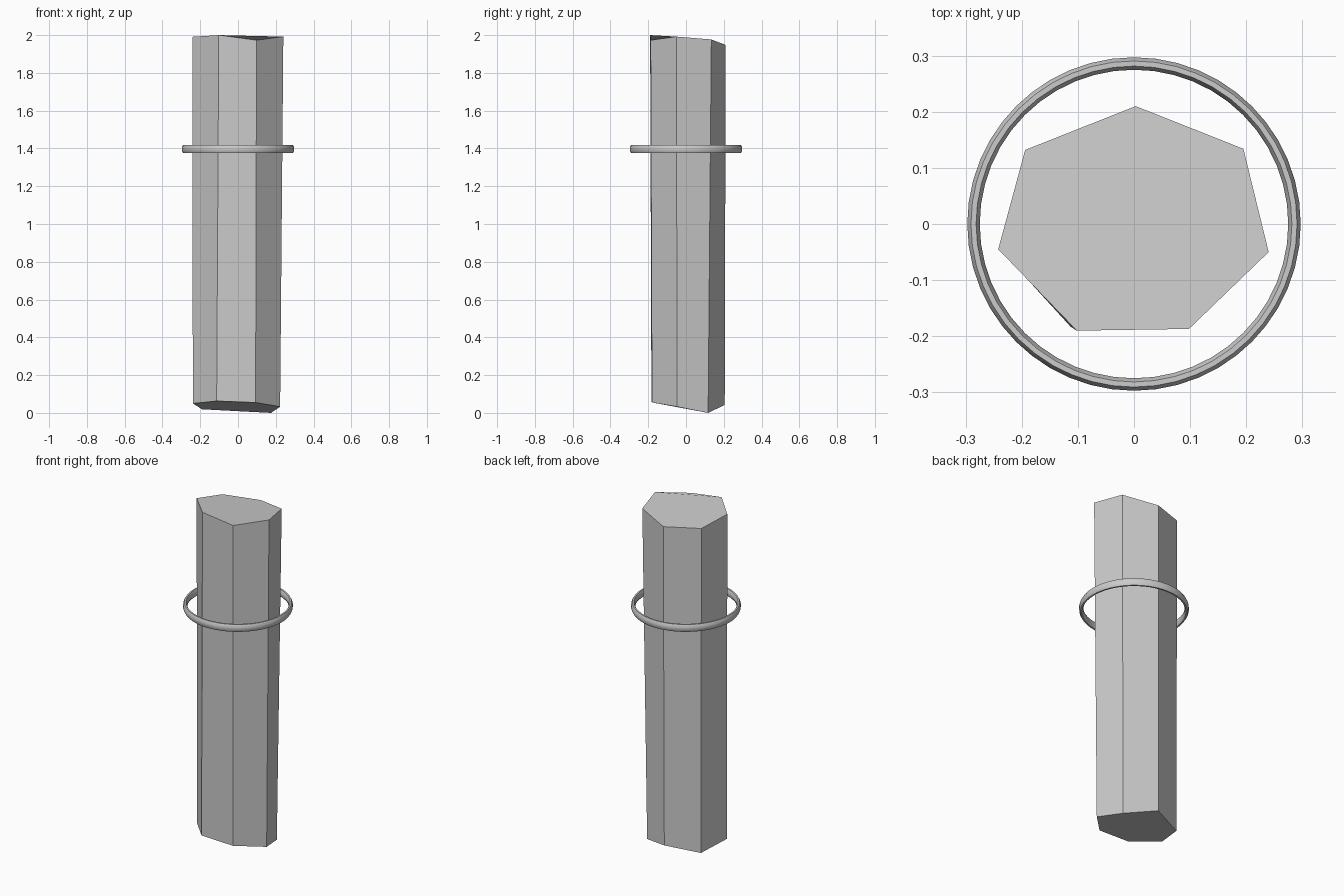
import bpy, bmesh
from math import sin, cos, pi, radians

if "Cube" in bpy.data.objects:
    bpy.data.objects.remove(bpy.data.objects["Cube"])


def make_object(name, bm):
    bmesh.ops.recalc_face_normals(bm, faces=bm.faces)
    mesh = bpy.data.meshes.new(name)
    bm.to_mesh(mesh)
    bm.free()
    obj = bpy.data.objects.new(name, mesh)
    bpy.context.collection.objects.link(obj)
    return obj


def bridge(bm, a, b):
    n = len(a)
    for i in range(n):
        bm.faces.new((a[i], a[(i + 1) % n], b[(i + 1) % n], b[i]))


# Seven-sided rough column with uneven cut ends
top = [(0.003, 0.21, 1.948), (0.195, 0.134, 1.977), (0.24, -0.05, 1.992),
       (0.098, -0.187, 1.973), (-0.102, -0.19, 2.0), (-0.242, -0.045, 1.991),
       (-0.194, 0.132, 1.96)]
bottom = [(0.0, 0.205, 0.042), (0.175, 0.117, 0.0), (0.223, -0.048, 0.033),
          (0.093, -0.18, 0.055), (-0.113, -0.183, 0.063), (-0.239, -0.045, 0.05),
          (-0.19, 0.13, 0.019)]
bm = bmesh.new()
upper = [bm.verts.new(p) for p in top]
lower = [bm.verts.new(p) for p in bottom]
bridge(bm, upper, lower)
bm.faces.new(upper)
bm.faces.new(lower)
make_object("column", bm)

# Thin floating ring, taller than it is thick
SEGMENTS, SIDES = 48, 8
bm = bmesh.new()
loops = []
for i in range(SEGMENTS):
    a = 2 * pi * i / SEGMENTS
    loop = []
    for j in range(SIDES):
        t = 2 * pi * (j + 0.5) / SIDES
        r = 0.286 + 0.012 * cos(t)
        loop.append(bm.verts.new((r * cos(a), r * sin(a), 1.397 + 0.0235 * sin(t))))
    loops.append(loop)
for i in range(SEGMENTS):
    bridge(bm, loops[i], loops[(i + 1) % SEGMENTS])
ring = make_object("ring", bm)
bpy.context.view_layer.objects.active = ring
ring.select_set(True)
bpy.ops.object.shade_smooth_by_angle(angle=radians(30))
